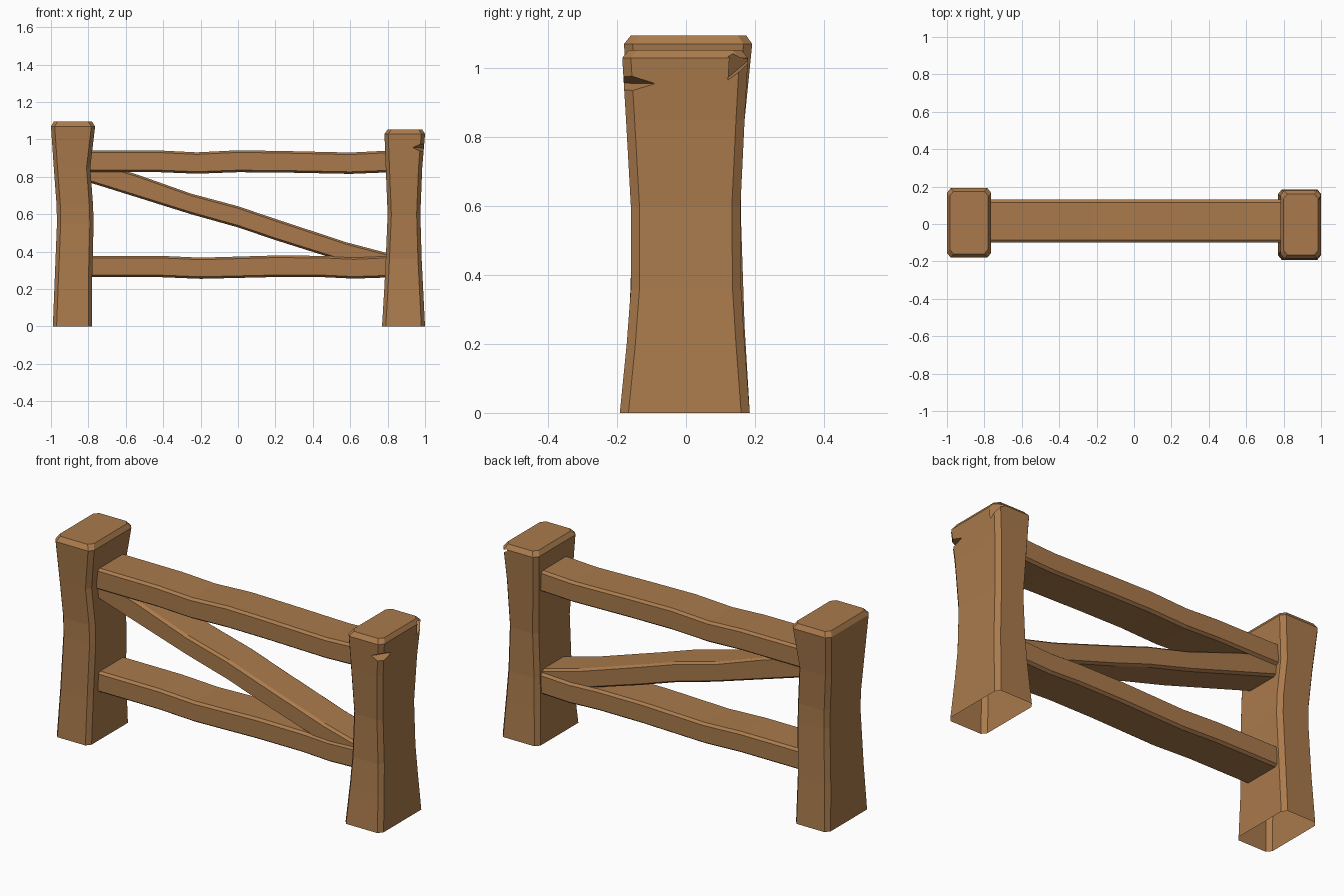
import bpy, bmesh
from mathutils import Vector

if "Cube" in bpy.data.objects:
    bpy.data.objects.remove(bpy.data.objects["Cube"])

wood = bpy.data.materials.new("brown wood")
wood.diffuse_color = (0.40, 0.195, 0.072, 1)
wood.use_nodes = True
wood.node_tree.nodes["Principled BSDF"].inputs["Base Color"].default_value = wood.diffuse_color


def octagon(a0, a1, b0, b1, ca, cb):
    """Rectangle with chamfered corners as 2D points."""
    return [(a0 + ca, b0), (a1 - ca, b0), (a1, b0 + cb), (a1, b1 - cb),
            (a1 - ca, b1), (a0 + ca, b1), (a0, b1 - cb), (a0, b0 + cb)]


def finish(name, bm):
    bmesh.ops.recalc_face_normals(bm, faces=bm.faces[:])
    mesh = bpy.data.meshes.new(name)
    bm.to_mesh(mesh)
    bm.free()
    mesh.materials.append(wood)
    ob = bpy.data.objects.new(name, mesh)
    bpy.context.collection.objects.link(ob)
    return ob


def loft(name, rings):
    """Join rings of 3D points into a closed, flat-shaded solid."""
    bm = bmesh.new()
    rows = [[bm.verts.new(p) for p in ring] for ring in rings]
    for r, s in zip(rows, rows[1:]):
        for i in range(8):
            j = (i + 1) % 8
            bm.faces.new((r[i], r[j], s[j], s[i]))
    bm.faces.new(rows[0])
    bm.faces.new(rows[-1])
    return finish(name, bm)


def post(name, levels):
    rings = []
    for z, x0, x1, y0, y1 in levels:
        rings.append([(x, y, z) for x, y in octagon(x0, x1, y0, y1, 0.02, 0.025)])
    return loft(name, rings)


def beam(name, stations, y0, y1):
    rings = []
    for x, z0, z1 in stations:
        rings.append([(x, y, z) for y, z in octagon(y0, y1, z0, z1, 0.015, 0.011)])
    return loft(name, rings)


def chip(ob, points):
    """Cut a tetrahedral split out of an object."""
    bm = bmesh.new()
    v = [bm.verts.new(p) for p in points]
    for f in ((0, 1, 2), (0, 1, 3), (0, 2, 3), (1, 2, 3)):
        bm.faces.new([v[i] for i in f])
    cutter = finish("chip_cutter", bm)
    cutter.hide_render = True
    mod = ob.modifiers.new("chip", 'BOOLEAN')
    mod.operation, mod.solver, mod.object = 'DIFFERENCE', 'EXACT', cutter
    deps = bpy.context.evaluated_depsgraph_get()
    mesh = bpy.data.meshes.new_from_object(ob.evaluated_get(deps))
    ob.modifiers.clear()
    ob.data = mesh
    bpy.data.objects.remove(cutter)


def open_bottom(ob):
    bm = bmesh.new()
    bm.from_mesh(ob.data)
    low = [f for f in bm.faces if all(v.co.z < 0.001 for v in f.verts)]
    bmesh.ops.delete(bm, geom=low, context='FACES')
    bm.to_mesh(ob.data)
    bm.free()


# Posts: (z, x0, x1, y0, y1)
left = post("left_post", [
    (0.00, -0.99, -0.78, -0.18, 0.185),
    (0.25, -0.98, -0.78, -0.165, 0.17),
    (0.55, -0.968, -0.772, -0.155, 0.16),
    (0.65, -0.97, -0.775, -0.155, 0.16),
    (0.85, -0.985, -0.79, -0.165, 0.17),
    (1.07, -1.00, -0.764, -0.18, 0.192),
    (1.095, -0.985, -0.78, -0.16, 0.175)])
right = post("right_post", [
    (0.00, 0.77, 1.00, -0.192, 0.185),
    (0.20, 0.782, 0.99, -0.172, 0.17),
    (0.36, 0.79, 0.982, -0.16, 0.16),
    (0.60, 0.80, 0.975, -0.16, 0.158),
    (0.85, 0.79, 0.985, -0.174, 0.17),
    (1.03, 0.783, 1.00, -0.185, 0.18),
    (1.053, 0.80, 0.985, -0.165, 0.16)])

# Split in the front corner and chip in the back corner of the right post
chip(right, [(0.913, -0.214, 0.957), (1.012, -0.061, 0.955),
             (1.03, -0.22, 1.012), (1.03, -0.22, 0.895)])
chip(right, [(0.98, 0.10, 0.955), (1.00, 0.125, 1.045),
             (0.955, 0.19, 1.03), (1.04, 0.19, 1.00)])
open_bottom(left)
open_bottom(right)

# Rails and diagonal brace: (x, bottom z, top z)
beam("top_rail", [
    (-0.80, 0.825, 0.942), (-0.42, 0.825, 0.941), (-0.22, 0.817, 0.931),
    (0.00, 0.825, 0.942), (0.25, 0.823, 0.938), (0.60, 0.816, 0.930),
    (0.80, 0.824, 0.940)], -0.10, 0.13)
beam("bottom_rail", [
    (-0.80, 0.264, 0.378), (-0.42, 0.264, 0.378), (-0.20, 0.255, 0.368),
    (0.18, 0.264, 0.379), (0.45, 0.264, 0.378), (0.62, 0.256, 0.370),
    (0.80, 0.262, 0.378)], -0.10, 0.13)
beam("diagonal_brace", [
    (-0.80, 0.772, 0.89), (-0.55, 0.694, 0.816), (-0.25, 0.600, 0.710),
    (0.00, 0.530, 0.643), (0.20, 0.462, 0.575), (0.58, 0.342, 0.450),
    (0.80, 0.285, 0.392)], -0.088, 0.115)
